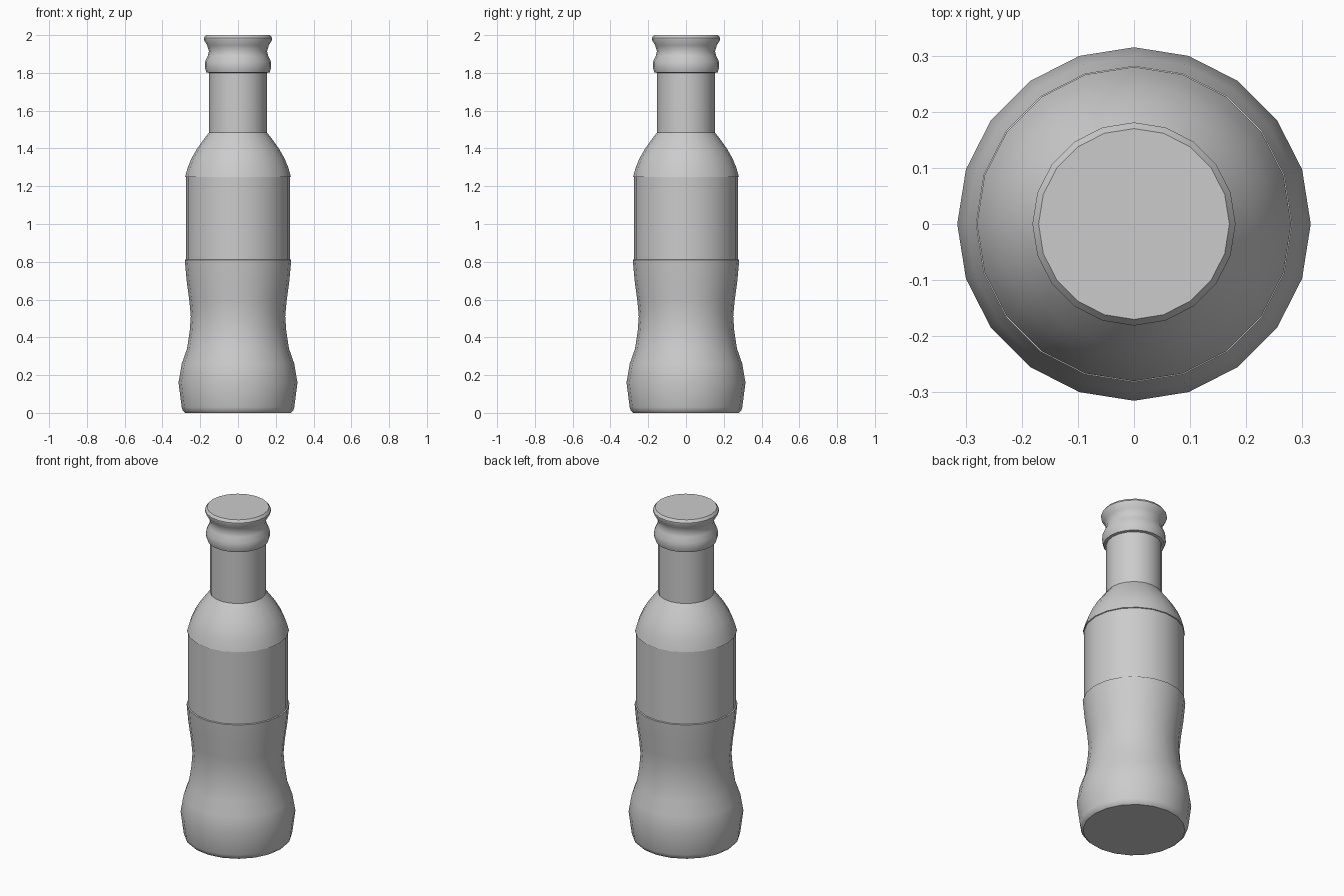
import bpy, bmesh, math

if "Cube" in bpy.data.objects:
    bpy.data.objects.remove(bpy.data.objects["Cube"])

SIDES = 20


def lathe(name, profile):
    """Revolve (radius, z) points around z and cap both ends."""
    bm = bmesh.new()
    rings = []
    for r, z in profile:
        rings.append([bm.verts.new((r * math.cos(2 * math.pi * i / SIDES),
                                    r * math.sin(2 * math.pi * i / SIDES), z))
                      for i in range(SIDES)])
    for low, high in zip(rings, rings[1:]):
        for i in range(SIDES):
            j = (i + 1) % SIDES
            bm.faces.new((low[i], low[j], high[j], high[i]))
    bm.faces.new(rings[0][::-1])
    bm.faces.new(rings[-1])
    mesh = bpy.data.meshes.new(name)
    bm.to_mesh(mesh)
    bm.free()
    obj = bpy.data.objects.new(name, mesh)
    bpy.context.collection.objects.link(obj)
    bpy.context.view_layer.objects.active = obj
    obj.select_set(True)
    bpy.ops.object.shade_smooth_by_angle(angle=math.radians(35))
    obj.select_set(False)
    return obj


# base and pinched waist
base = [(0.28, 0.0), (0.293, 0.012), (0.298, 0.03), (0.315, 0.16),
        (0.298, 0.26), (0.27, 0.34), (0.256, 0.43), (0.25, 0.51),
        (0.257, 0.59), (0.272, 0.70), (0.282, 0.81)]
# recessed label band and shoulder
body = [(0.275, 0.812), (0.275, 1.248), (0.28, 1.25), (0.266, 1.30),
        (0.245, 1.35), (0.216, 1.40), (0.18, 1.45), (0.153, 1.485)]
# neck, collar ring and flared lip
neck = [(0.153, 1.80), (0.168, 1.803), (0.175, 1.825), (0.174, 1.86),
        (0.16, 1.89), (0.154, 1.915), (0.163, 1.945), (0.181, 1.975),
        (0.181, 1.985), (0.17, 2.0)]

lathe("bottle", base + body + neck)
